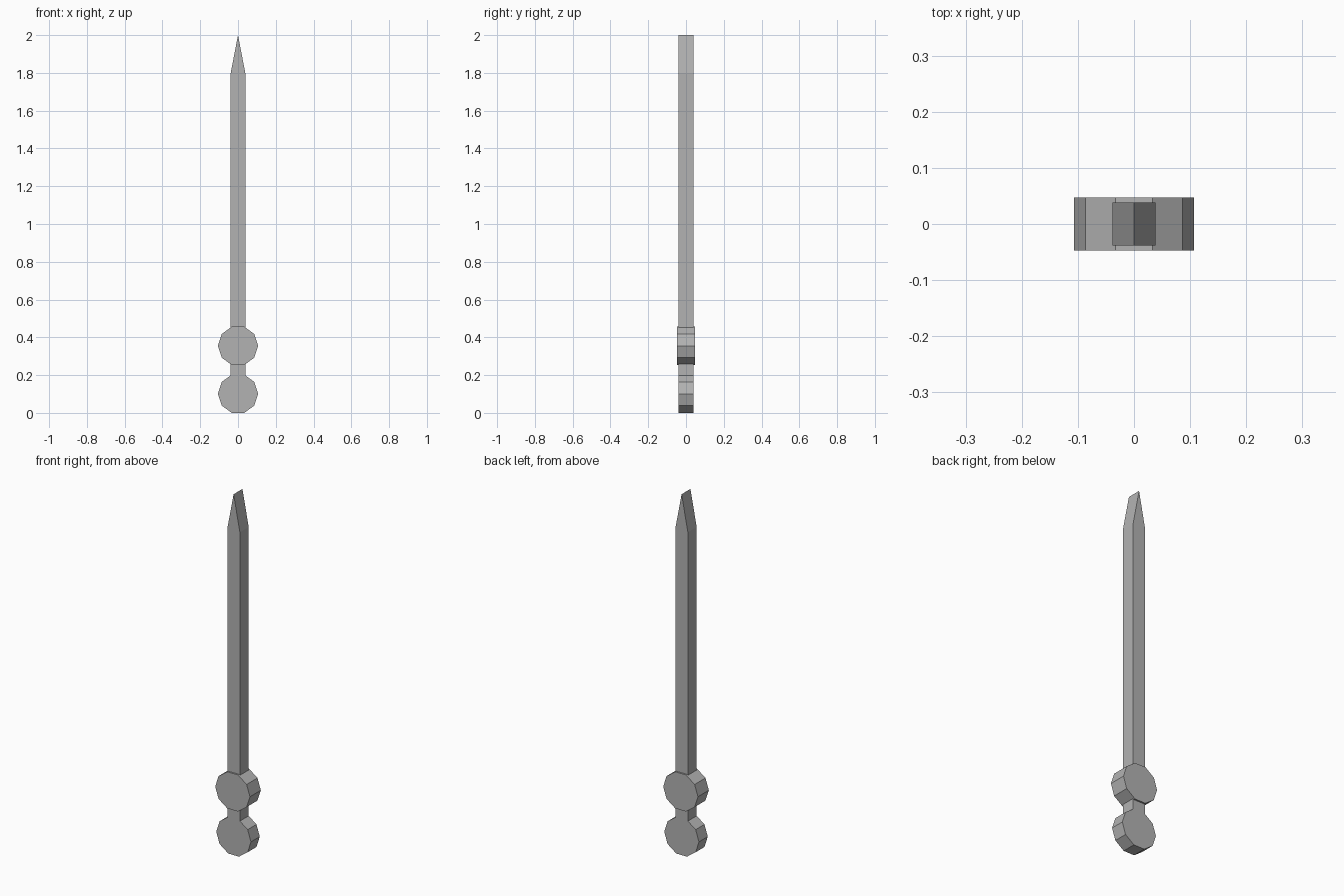
import bpy
import bmesh
from math import cos, sin, pi

cube = bpy.data.objects.get("Cube")
if cube:
    bpy.data.objects.remove(cube, do_unlink=True)

steel = bpy.data.materials.new("grey_steel")
steel.use_nodes = True
colour = (0.45, 0.45, 0.45, 1)
steel.diffuse_color = colour
steel.node_tree.nodes["Principled BSDF"].inputs["Base Color"].default_value = colour

RADIUS = 0.1065
APOTHEM = RADIUS * cos(pi / 10)
HALF = 0.0385          # half width and half depth of blade, grip and pommel
GUARD_DEPTH = 0.0475
GUARD_Z = 0.355
TIP = 2.0


def extrude_profile(name, points, half_depth):
    """Solid made by pushing an x-z outline through the depth."""
    bm = bmesh.new()
    face = bm.faces.new([bm.verts.new((x, -half_depth, z)) for x, z in points])
    moved = bmesh.ops.extrude_face_region(bm, geom=[face])["geom"]
    bmesh.ops.translate(bm, vec=(0, 2 * half_depth, 0),
                        verts=[v for v in moved if isinstance(v, bmesh.types.BMVert)])
    bmesh.ops.recalc_face_normals(bm, faces=bm.faces)
    mesh = bpy.data.meshes.new(name)
    bm.to_mesh(mesh)
    bm.free()
    mesh.materials.append(steel)
    obj = bpy.data.objects.new(name, mesh)
    bpy.context.collection.objects.link(obj)
    return obj


def decagon(z):
    return [(RADIUS * cos(i * pi / 5), z + RADIUS * sin(i * pi / 5)) for i in range(10)]


# Ten-sided pommel and thicker guard
extrude_profile("pommel", decagon(APOTHEM), HALF)
extrude_profile("guard", decagon(GUARD_Z), GUARD_DEPTH)

# Short grip between them
low, high = 2 * APOTHEM - 0.004, GUARD_Z - APOTHEM + 0.004
extrude_profile("grip", [(-HALF, low), (HALF, low), (HALF, high), (-HALF, high)], HALF)

# Square blade ending in a wedge tip
base = GUARD_Z + APOTHEM - 0.004
extrude_profile("blade", [(-HALF, base), (HALF, base), (HALF, 1.8), (0, TIP), (-HALF, 1.8)], HALF)
